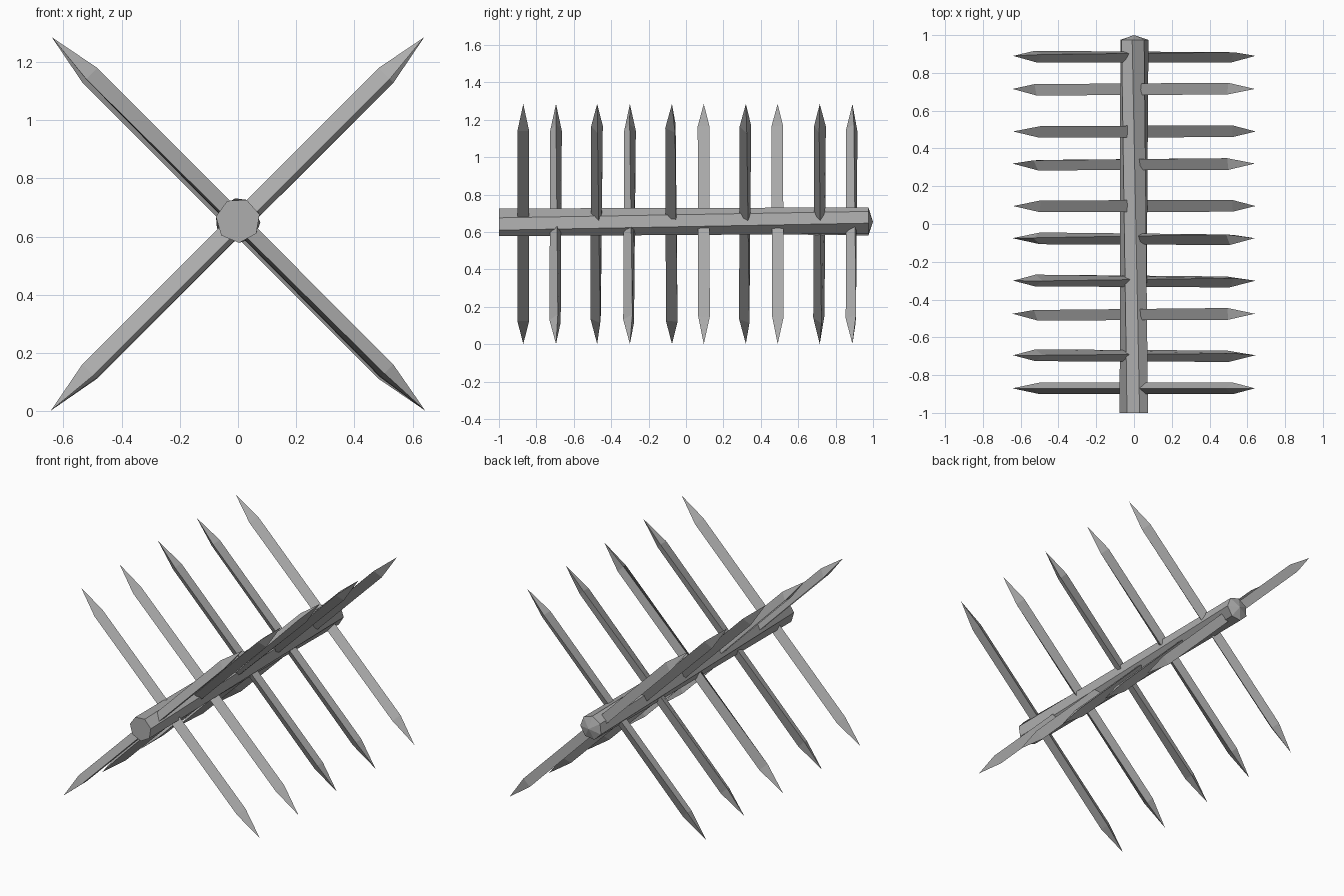
import bpy, bmesh
from math import sin, cos, radians, pi
from mathutils import Vector

cube = bpy.data.objects.get("Cube")
if cube:
    bpy.data.objects.remove(cube, do_unlink=True)

wood = bpy.data.materials.new("grey_wood")
wood.use_nodes = True
GREY = (0.42, 0.42, 0.42, 1)
wood.diffuse_color = GREY
wood.node_tree.nodes["Principled BSDF"].inputs["Base Color"].default_value = GREY


def stake(name, centre, axis, u, v, sides, rings, start_tip=None, end_tip=None):
    """Faceted prism along axis; rings hold (distance, radius, angle), tips are distances."""
    bm = bmesh.new()
    loops = []
    for dist, radius, angle in rings:
        loop = []
        for i in range(sides):
            a = radians(angle) + 2 * pi * i / sides
            loop.append(bm.verts.new(centre + axis * dist + (u * cos(a) + v * sin(a)) * radius))
        loops.append(loop)
    for lower, upper in zip(loops, loops[1:]):
        for i in range(sides):
            j = (i + 1) % sides
            bm.faces.new((lower[i], lower[j], upper[j], upper[i]))
    for loop, tip in ((loops[0], start_tip), (loops[-1], end_tip)):
        if tip is None:
            bm.faces.new(loop)
        else:
            point = bm.verts.new(centre + axis * tip)
            for i in range(sides):
                bm.faces.new((loop[i], loop[(i + 1) % sides], point))
    bmesh.ops.recalc_face_normals(bm, faces=bm.faces)
    mesh = bpy.data.meshes.new(name)
    bm.to_mesh(mesh)
    bm.free()
    mesh.materials.append(wood)
    bpy.context.collection.objects.link(bpy.data.objects.new(name, mesh))


X, Y, Z = Vector((1, 0, 0)), Vector((0, 1, 0)), Vector((0, 0, 1))

# Slightly twisted seven-sided beam with a shallow point at the back
stake("beam", Vector((0, 0, 0.655)), Y, X, Z, 7,
      [(-1, 0.077, -87), (0.975, 0.077, -57)], end_tip=1)

# Crossed three-sided stakes, sharpened at both ends: y, lean, roll, twist
STAKES = [
    (-0.87, 1, 60, 0), (-0.695, -1, 8, 8), (-0.475, 1, 15, 12), (-0.30, -1, 10, 12),
    (-0.075, 1, 42, 15), (0.095, -1, 60, 4), (0.32, 1, 20, 12), (0.49, -1, 58, 6),
    (0.715, 1, 5, 10), (0.89, -1, 22, 10),
]
for number, (y, lean, roll, twist) in enumerate(STAKES, 1):
    axis = Vector((lean, 0, 1)).normalized()
    side = Vector((1, 0, -lean)).normalized()
    stake(f"stake_{number}", Vector((0, y, 0.645)), axis, side, Y, 3,
          [(-0.72, 0.036, roll + twist), (0.72, 0.036, roll - twist)],
          start_tip=-0.91, end_tip=0.905)
